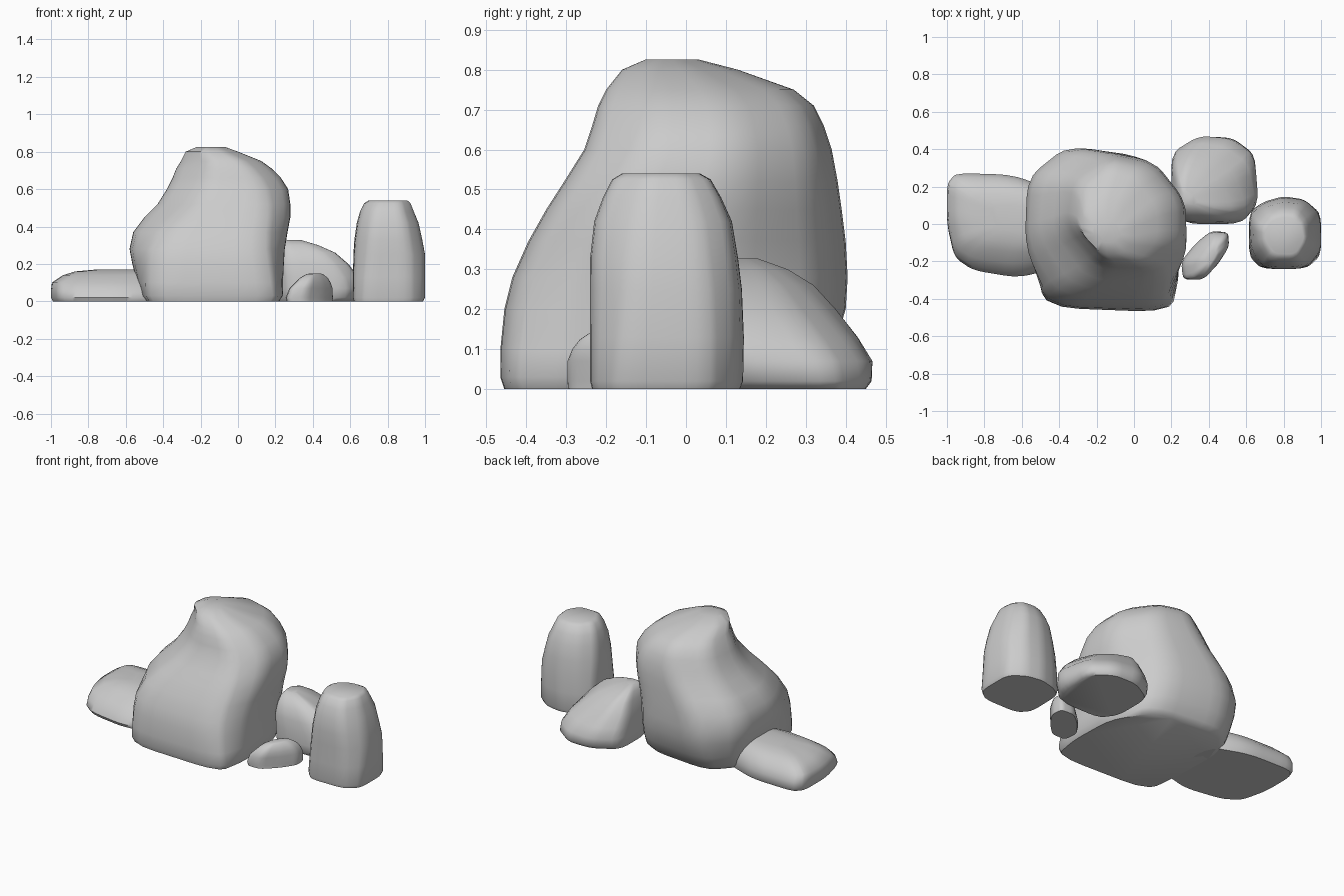
import bpy, bmesh, math


def smooth_outline(points, rounds=2, cut=.17):
    """Round the corners of a polygon, then fit it to the box -1..1."""
    for _ in range(rounds):
        out = []
        for i, (ax, ay) in enumerate(points):
            bx, by = points[(i + 1) % len(points)]
            for t in (cut, 1 - cut):
                out.append((ax + (bx - ax) * t, ay + (by - ay) * t))
        points = out
    xs, ys = [p[0] for p in points], [p[1] for p in points]
    x0, x1, y0, y1 = min(xs), max(xs), min(ys), max(ys)
    return [(2 * (x - x0) / (x1 - x0) - 1, 2 * (y - y0) / (y1 - y0) - 1)
            for x, y in points]


def rock(name, levels, foot, crown=None):
    """Loft rings; each level is z, x min, x max, y min, y max."""
    low = smooth_outline(foot)
    high = smooth_outline(crown or foot)
    top = levels[-1][0]
    bm = bmesh.new()
    rings = []
    for z, x0, x1, y0, y1 in levels:
        t = z / top
        pts = [(a[0] * (1 - t) + b[0] * t, a[1] * (1 - t) + b[1] * t)
               for a, b in zip(low, high)]
        mx, my = max(p[0] for p in pts), max(p[1] for p in pts)
        nx, ny = min(p[0] for p in pts), min(p[1] for p in pts)
        rings.append([bm.verts.new((x0 + (x1 - x0) * (px - nx) / (mx - nx),
                                    y0 + (y1 - y0) * (py - ny) / (my - ny), z))
                      for px, py in pts])
    n = len(low)
    for a, b in zip(rings, rings[1:]):
        for i in range(n):
            j = (i + 1) % n
            bm.faces.new((a[i], a[j], b[j], b[i]))
    bm.faces.new(rings[0][::-1])
    bm.faces.new(rings[-1])
    mesh = bpy.data.meshes.new(name)
    bm.to_mesh(mesh)
    bm.free()
    obj = bpy.data.objects.new(name, mesh)
    bpy.context.collection.objects.link(obj)
    bpy.ops.object.select_all(action='DESELECT')
    obj.select_set(True)
    bpy.context.view_layer.objects.active = obj
    bpy.ops.object.shade_smooth_by_angle(angle=math.radians(50))
    return obj


# Large leaning boulder: square foot, crown with cut corners
rock("main_boulder", [
    (0, -.50, .22, -.455, .30), (.03, -.525, .24, -.465, .33),
    (.10, -.54, .24, -.465, .37), (.20, -.565, .245, -.455, .40),
    (.28, -.58, .25, -.435, .405), (.37, -.56, .265, -.395, .40),
    (.45, -.50, .28, -.35, .39), (.52, -.43, .28, -.305, .38),
    (.60, -.38, .268, -.255, .365), (.66, -.35, .23, -.235, .345),
    (.71, -.33, .18, -.22, .32), (.75, -.305, .125, -.20, .27),
    (.80, -.28, .0, -.16, .13), (.826, -.22, -.07, -.10, .03)],
    [(-.54, -.44), (.21, -.47), (.25, -.25), (.24, .10),
     (.08, .36), (-.42, .41), (-.58, .24), (-.57, -.15)],
    [(-.12, -.20), (.03, -.20), (.14, -.08), (.14, .10),
     (.03, .26), (-.10, .31), (-.26, .20), (-.29, .0)])

# Low flat rock on the left, running into the boulder
rock("flat_rock", [
    (0, -.99, -.42, -.27, .26), (.02, -1.0, -.42, -.28, .27),
    (.06, -1.0, -.42, -.26, .27), (.10, -.995, -.42, -.21, .25),
    (.14, -.935, -.43, -.15, .21), (.16, -.87, -.44, -.10, .16),
    (.17, -.76, -.46, -.04, .10)],
    [(-1.0, .22), (-1.0, .0), (-.96, -.18), (-.86, -.25),
     (-.62, -.29), (-.42, -.24), (-.42, .18), (-.65, .27), (-.95, .28)])

# Wedge rock at the back right, its ridge running diagonally
rock("wedge_rock", [
    (0, .21, .63, .02, .45), (.02, .20, .65, .005, .465),
    (.07, .20, .66, .0, .467), (.13, .20, .645, .005, .43),
    (.20, .205, .59, .01, .375), (.26, .22, .52, .03, .32),
    (.30, .235, .43, .06, .255), (.327, .26, .34, .10, .18)],
    [(.19, .10), (.27, -.01), (.58, -.01), (.66, .12),
     (.67, .38), (.54, .48), (.36, .48), (.19, .38)],
    [(.20, .10), (.25, .0), (.52, .0), (.66, .06),
     (.54, .30), (.42, .40), (.28, .47), (.20, .40)])

# Upright standing stone on the right
rock("standing_stone", [
    (0, .62, .99, -.235, .135), (.02, .615, 1.0, -.24, .143),
    (.13, .615, 1.0, -.24, .145), (.25, .617, 1.0, -.24, .14),
    (.33, .622, .985, -.24, .13), (.42, .635, .965, -.23, .115),
    (.48, .652, .94, -.208, .088), (.525, .675, .922, -.185, .062),
    (.54, .70, .905, -.16, .035)],
    [(.62, .07), (.615, -.17), (.68, -.24), (.92, -.24),
     (1, -.17), (1, .06), (.91, .13), (.80, .15), (.69, .12)],
    [(.69, -.04), (.70, -.12), (.75, -.20), (.87, -.20),
     (.92, -.11), (.91, -.02), (.87, .035), (.80, .04), (.74, .02)])

# Small pebble in front
rock("pebble", [
    (0, .26, .505, -.295, -.045), (.02, .255, .507, -.297, -.04),
    (.07, .275, .505, -.297, -.045), (.10, .305, .495, -.285, -.06),
    (.125, .33, .48, -.265, -.08), (.145, .365, .455, -.235, -.11),
    (.15, .39, .44, -.21, -.14)],
    [(.25, -.20), (.26, -.30), (.36, -.30), (.45, -.21),
     (.51, -.12), (.505, -.04), (.41, -.035), (.33, -.10)])
